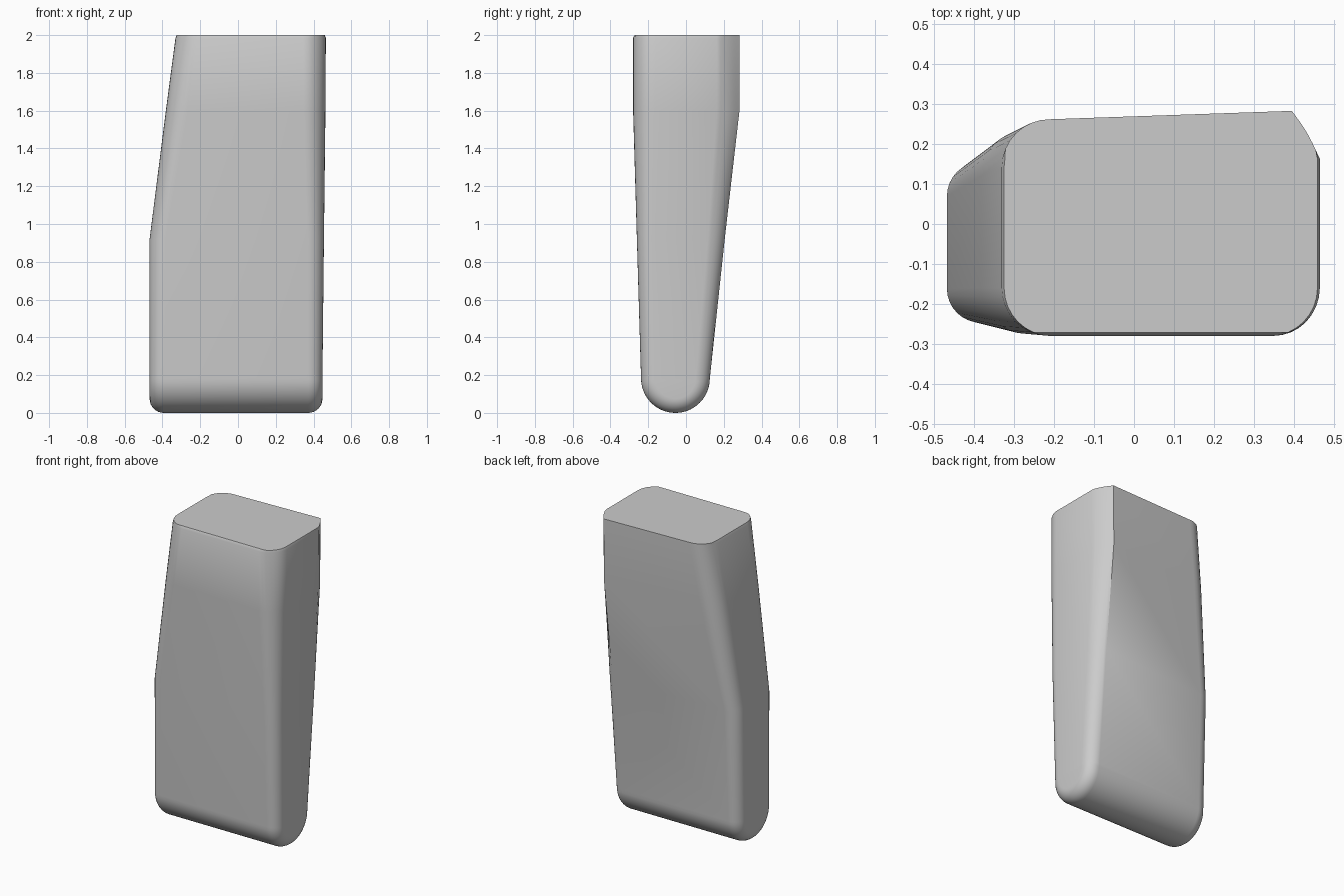
import bpy
import bmesh
import math

cube = bpy.data.objects.get("Cube")
if cube:
    bpy.data.objects.remove(cube, do_unlink=True)

STEPS = 8          # segments per rounded corner
FOOT_STEPS = 14    # segments from the side down to the lowest line
R, CY = 0.182, -0.056   # radius and centre line of the round foot


def corner(cx, cy, rx, ry, start, flat=0.0):
    """Quarter-round corner inside (cx, cy); flat blends it into a chamfer."""
    sx = 1 if start in (-90, 0) else -1
    sy = 1 if start in (0, 90) else -1
    points = []
    for i in range(STEPS + 1):
        a = math.radians(start + 90 * i / STEPS)
        u, v = abs(math.cos(a)), abs(math.sin(a))
        total = u + v
        u += (u / total - u) * flat
        v += (v / total - v) * flat
        points.append((cx - sx * rx + sx * rx * u, cy - sy * ry + sy * ry * v))
    return points


def outline(left, right, front, back, r, chamfer, flat):
    """Rounded section; front and back hold (left end, right end) y values."""
    return (corner(right, front[1], r, r, -90)
            + corner(right, back[1], chamfer[0], chamfer[1], 0, flat)
            + corner(left, back[0], r, r, 90)
            + corner(left, front[0], r, r, 180))


# Sections from the top down to the start of the round foot
top = outline(-0.331, 0.465, (-0.28, -0.28), (0.262, 0.283), 0.12, (0.07, 0.12), 0.8)
shoulder = outline(-0.382, 0.463, (-0.275, -0.28), (0.235, 0.283), 0.115, (0.07, 0.12), 0.8)
knee = outline(-0.468, 0.455, (-0.247, -0.26), (0.155, 0.205), 0.085, (0.07, 0.09), 0.4)
foot = outline(-0.468, 0.447, (CY - R, CY - R), (CY + R, CY + R), 0.075, (0.075, 0.075), 0)

# Slightly eased top rim, left crisp along the back
rim = [(x * 0.985 + 0.001, max(y, -0.272)) for x, y in top]
rim = [p if q[1] < 0.17 else q for p, q in zip(rim, top)]

rings = [[(x, y, z) for x, y in section] for section, z in
         ((rim, 2.0), (top, 1.985), (shoulder, 1.6), (knee, 0.92))]

# Sweep the lowest section around the foot axis
for i in range(FOOT_STEPS + 1):
    t = math.pi / 2 * i / FOOT_STEPS
    rings.append([(x, CY + (y - CY) * math.cos(t), R - abs(y - CY) * math.sin(t))
                  for x, y in foot])

bm = bmesh.new()
loops = [[bm.verts.new(p) for p in ring] for ring in rings]
for upper, lower in zip(loops, loops[1:]):
    count = len(upper)
    for i in range(count):
        j = (i + 1) % count
        bm.faces.new((upper[i], lower[i], lower[j], upper[j]))
bm.faces.new(loops[0])
bmesh.ops.remove_doubles(bm, verts=bm.verts[:], dist=0.0001)
bmesh.ops.recalc_face_normals(bm, faces=bm.faces[:])

mesh = bpy.data.meshes.new("tapered_block")
bm.to_mesh(mesh)
bm.free()
block = bpy.data.objects.new("tapered_block", mesh)
bpy.context.collection.objects.link(block)

# Plain grey finish
grey = bpy.data.materials.new("light_grey")
grey.use_nodes = True
colour = (0.6, 0.6, 0.6, 1)
grey.diffuse_color = colour
grey.node_tree.nodes["Principled BSDF"].inputs["Base Color"].default_value = colour
mesh.materials.append(grey)

bpy.ops.object.select_all(action="DESELECT")
block.select_set(True)
bpy.context.view_layer.objects.active = block
bpy.ops.object.shade_smooth_by_angle(angle=math.radians(40))
